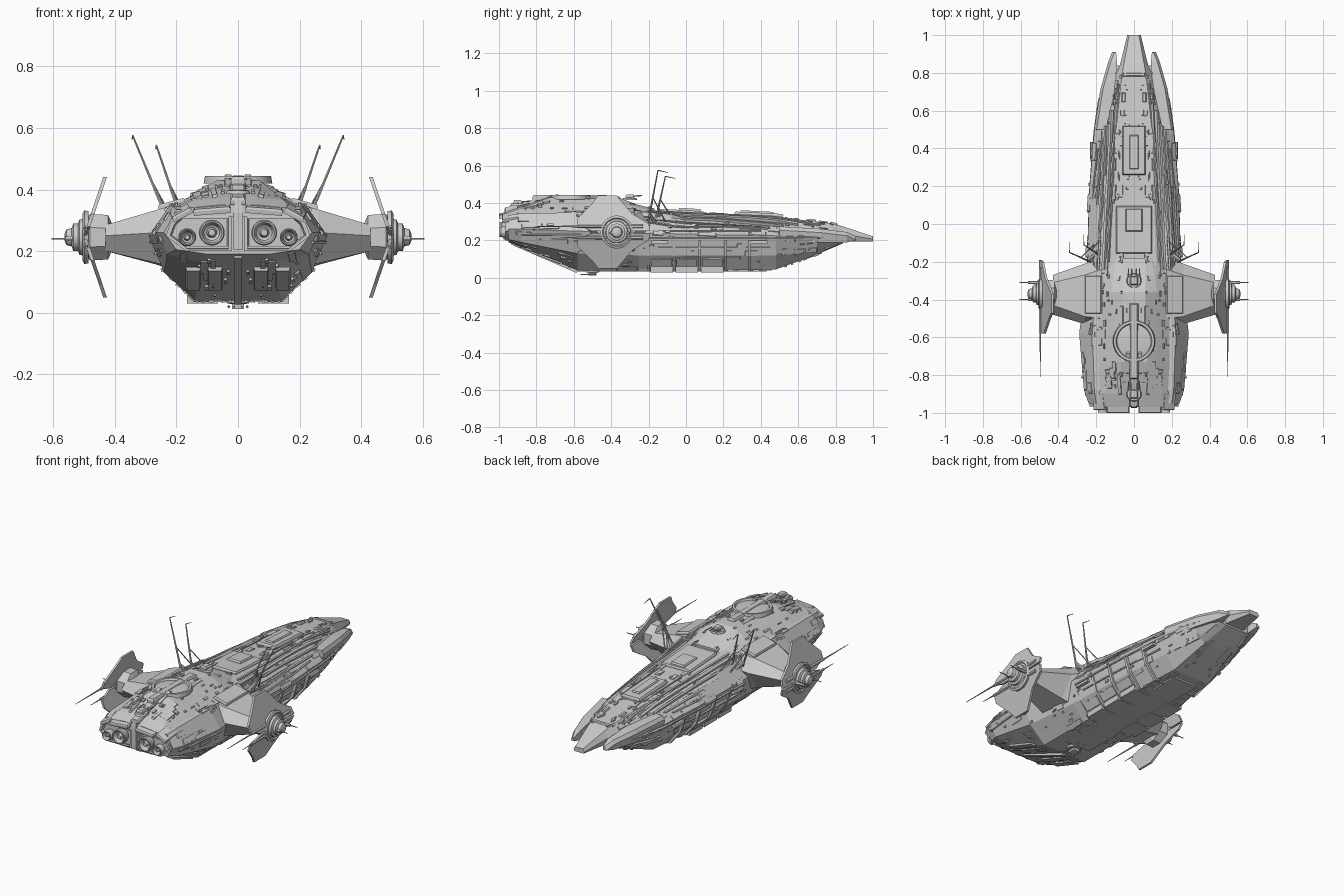
import bpy, bmesh, math, random
from mathutils import Vector as V, Matrix
from mathutils.bvhtree import BVHTree

if "Cube" in bpy.data.objects:
    bpy.data.objects.remove(bpy.data.objects["Cube"])
random.seed(4)


def finish(bm, name, mirror=False, smooth=False):
    bmesh.ops.recalc_face_normals(bm, faces=bm.faces)
    me = bpy.data.meshes.new(name)
    bm.to_mesh(me)
    bm.free()
    ob = bpy.data.objects.new(name, me)
    bpy.context.collection.objects.link(ob)
    if mirror:
        ob.modifiers.new("mirror", 'MIRROR').use_mirror_merge = False
    if smooth:
        bpy.ops.object.select_all(action='DESELECT')
        ob.select_set(True)
        bpy.context.view_layer.objects.active = ob
        bpy.ops.object.shade_smooth_by_angle(angle=math.radians(35))
    return ob


def add_loft(bm, rings):
    rows = [[bm.verts.new(p) for p in r] for r in rings]
    n = len(rows[0])
    for a, b in zip(rows, rows[1:]):
        for i in range(n):
            bm.faces.new((a[i], a[(i + 1) % n], b[(i + 1) % n], b[i]))
    bm.faces.new(rows[0])
    bm.faces.new(rows[-1])


def loft(name, rings, mirror=False, smooth=False):
    bm = bmesh.new()
    add_loft(bm, rings)
    return finish(bm, name, mirror, smooth)


def hull(name, sections):
    """Symmetric loft along y; each section is y followed by half-profile x, z pairs."""
    rings = []
    for y, *c in sections:
        half = [(c[i], y, c[i + 1]) for i in range(0, len(c), 2)]
        rings.append(half + [(-x, yy, z) for x, yy, z in reversed(half)])
    return loft(name, rings)


def turned(name, profile, origin, axis, seg=24, mirror=False, smooth=True):
    rot = V((0, 0, 1)).rotation_difference(V(axis)).to_matrix()
    rings = [[V(origin) + rot @ V((r * math.cos(a), r * math.sin(a), t))
              for a in [math.tau * (i + .5) / seg for i in range(seg)]] for r, t in profile]
    return loft(name, rings, mirror, smooth)


def rod(name, p, q, r0, r1, mirror=True, seg=6):
    d = V(q) - V(p)
    return turned(name, [(r0, 0), (r1, d.length)], p, d, seg, mirror, False)


def box(name, c, s, mirror=False, rx=0, ry=0, chamfer=.2):
    """Box whose top is chamfered inward."""
    rot = Matrix.Rotation(ry, 3, 'Y') @ Matrix.Rotation(rx, 3, 'X')
    k = chamfer * min(s)
    rings = [[V(c) + rot @ V((sx * (s[0] / 2 - i), sy * (s[1] / 2 - i), z * s[2]))
              for sx, sy in ((-1, -1), (1, -1), (1, 1), (-1, 1))]
             for i, z in ((0, -.5), (0, .2), (k, .5))]
    return loft(name, rings, mirror)


# Main hulls: faceted keel hull, upper spine with nose, stern superstructure
lower = hull("lower_hull", [
    (-.95, .10, .19, .20, .205, .24, .26, .20, .335),
    (-.88, .12, .165, .23, .19, .265, .26, .21, .345),
    (-.58, .14, .04, .24, .13, .29, .25, .22, .35),
    (-.25, .14, .04, .22, .12, .25, .24, .20, .34),
    (.20, .14, .04, .20, .12, .235, .23, .15, .305),
    (.48, .12, .045, .18, .12, .212, .225, .14, .285),
    (.70, .09, .125, .13, .15, .18, .215, .11, .255),
    (.84, .06, .185, .10, .19, .13, .205, .09, .225)])
spine = hull("upper_spine", [
    (-.30, .15, .25, .21, .32, .12, .365),
    (0, .15, .25, .20, .30, .11, .348),
    (.50, .12, .24, .155, .27, .095, .322),
    (.78, .07, .20, .10, .245, .065, .292),
    (.84, .06, .195, .075, .235, .055, .275),
    (1.0, .03, .195, .036, .207, .026, .222)])
tower = hull("stern_tower", [
    (-.97, .20, .31, .16, .34, .06, .35),
    (-.90, .20, .33, .15, .365, .06, .375),
    (-.73, .20, .34, .12, .395, .07, .43),
    (-.36, .20, .34, .12, .395, .06, .43),
    (-.27, .17, .34, .11, .38, .06, .395),
    (-.18, .14, .33, .09, .36, .06, .37)])

# Forward cheek prongs beside the nose
loft("cheek_prong", [[(a, y, lo), (b, y, lo), (b + .008, y, hi - .02), (b - .005, y, hi), (a, y, hi)]
     for y, a, b, lo, hi in ((.5, .12, .203, .2, .275), (.72, .1, .168, .19, .262),
                             (.86, .09, .128, .19, .245), (.91, .095, .108, .2, .222))], True)

# Surface sampling for details lying on the hulls
bm = bmesh.new()
for o in (lower, spine, tower):
    bm.from_mesh(o.data)
tree = BVHTree.FromBMesh(bm)
bm.free()


def rail(name, pts, direction, w, h):
    """Strip following the hull under projected points (x, y, z)."""
    rings = []
    for p in pts:
        hit, n, _, _ = tree.ray_cast(V(p), V(direction))
        if hit is None:
            continue
        n = V((n.x, 0, n.z)).normalized()
        b = V((-n.z, 0, n.x))
        rings.append([hit + b * w - n * .006, hit + b * w * .6 + n * h,
                      hit - b * w * .6 + n * h, hit - b * w - n * .006])
    loft(name, rings, True)


steps = [i / 14 for i in range(15)]
for xa, xb, ya, yb, w, h in ((.135, .09, -.2, .72, .007, .012), (.16, .115, -.24, .6, .012, .014),
                             (.19, .145, -.24, .52, .008, .014), (.213, .17, -.2, .45, .007, .01),
                             (.09, .075, -.15, .5, .004, .006)):
    rail("deck_rail", [(xa + (xb - xa) * t, ya + (yb - ya) * t, 1) for t in steps], (0, 0, -1), w, h)
for z, ya, yb in ((.21, -.2, .6), (.25, -.15, .4), (.16, -.15, .45), (.23, -.9, -.56)):
    rail("side_belt", [(1, ya + (yb - ya) * t, z) for t in steps], (-1, 0, 0), .006, .007)

# Armour plates and small fittings scattered over the skin
bm = bmesh.new()
for i in range(260):
    y = random.uniform(-.9, .8)
    if i % 2:
        o, d = V((random.uniform(.02, .24), y, 1)), V((0, 0, -1))
    elif i % 4:
        o, d = V((random.uniform(.02, .2), y, -1)), V((0, 0, 1))
    else:
        o, d = V((1, y, random.uniform(.07, .3))), V((-1, 0, 0))
    hit, n, _, _ = tree.ray_cast(o, d)
    if hit is None:
        continue
    t = (V((0, 1, 0)) - n * n.y).normalized()
    b = n.cross(t)
    big = random.random() < .3
    l, w, h = ((random.uniform(.025, .06), random.uniform(.008, .016), .004) if big else
               (random.uniform(.005, .018), random.uniform(.003, .007), .007))
    add_loft(bm, [[hit + t * l * sx * k + b * w * sy * k + n * z for sx, sy in
                   ((-1, -1), (1, -1), (1, 1), (-1, 1))] for k, z in ((1, -.004), (.9, h))])
finish(bm, "skin_plates", True)

# Deck structures
box("bow_deck_block", (0, .39, .335), (.12, .26, .026), rx=-.05)
box("bow_deck_spine", (0, .38, .348), (.05, .18, .018), rx=-.05)
box("mid_deck_block", (0, -.03, .352), (.19, .25, .022), rx=-.06)
box("mid_deck_cap", (0, .02, .36), (.09, .12, .022), rx=-.06)
box("bow_hatch", (.055, .67, .305), (.02, .05, .018), True, rx=-.1)
box("nose_collar", (0, .79, .285), (.12, .02, .02), rx=-.15)
turned("deck_ring", [(.112, 0), (.108, .024), (.095, .024), (.09, .014), (.06, .018), (.02, .02)],
       (0, -.62, .42), (0, 0, 1), 32)
box("tower_spine", (0, -.62, .428), (.045, .4, .03))
box("stern_spine", (0, -.87, .385), (.05, .2, .035), rx=.28)
for y in (-.78, -.82, -.86):
    box("stern_vent", (.125, y, .39 + (y + .78) * .25), (.06, .018, .012), True, rx=.2, ry=.3)

# Twin-barrel turrets on the deck, stern and belly
for y, z, s in ((-.3, .415, 1), (-.9, .385, 1), (-.5, .042, -1)):
    turned("turret_base", [(.04, 0), (.036, .012 * s), (.02, .014 * s)], (0, y, z), (0, 0, 1), 16)
    box("turret_body", (0, y, z + .02 * s), (.04, .045, .02))
    for x in (.012, .03):
        rod("turret_barrel", (x, y + .02, z + .022 * s), (x, y + .065 - .13 * (s < 0), z + .025 * s), .004, .003)

# Wings
loft("wing", [[(x, y, z) for y, z in ring] for x, ring in (
    (.17, ((-.17, .30), (-.24, .36), (-.50, .36), (-.56, .27), (-.50, .14), (-.26, .12))),
    (.26, ((-.21, .27), (-.27, .335), (-.49, .335), (-.53, .26), (-.47, .16), (-.29, .155))),
    (.43, ((-.27, .25), (-.31, .285), (-.43, .285), (-.48, .25), (-.43, .2), (-.31, .2))))], True)
box("wing_root_plate", (.215, -.375, .352), (.09, .2, .02), True, ry=.27)

# Wingtip pods: faceted housing plus turned hub
turned("pod_housing", [(.05, 0), (.078, .012), (.082, .07), (.06, .09)], (.41, -.37, .245), (1, 0, 0), 8, True, False)
turned("pod_hub", [(.085, 0), (.088, .014), (.076, .02), (.07, .014), (.06, .016), (.058, .03), (.045, .035),
                   (.045, .05), (.03, .055), (.026, .072), (.012, .078)], (.485, -.37, .245), (1, 0, 0), 24, True)

# Folded tip fins, upper and lower halves leaning inward
for s in (1, -1):
    outline = ((-.19, .005), (-.20, .045), (-.29, .10), (-.37, .195), (-.47, .195),
               (-.50, .155), (-.58, .075), (-.58, .035), (-.50, .005))
    loft("tip_fin", [[(.498 + dx - h * .34, y, .245 + s * h) for y, h in outline] for dx in (-.006, .006)], True)
    rod("fin_root_spar", (.495, -.23, .245 + s * .03), (.495, -.58, .245 + s * .03), .01, .008)
    rod("tail_spike", (.496, -.5, .245 + s * .03), (.496, -.74 - .07 * s, .245 + s * .03), .006, .0015)

for y in (-.31, -.40):
    rod("pod_rod", (.5, y, .24), (.605, y, .24), .005, .002)
    rod("pod_rod_sleeve", (.5, y, .24), (.56, y, .24), .01, .008)

# Leaning antenna masts with braces and tip crosspieces
for base, top in (((.232, -.2, .31), (.342, -.15, .575)), ((.19, -.16, .32), (.265, -.11, .543))):
    b, t = V(base), V(top)
    rod("mast", b, t, .006, .003)
    rod("mast_tip", t, t + V((.002, .055, -.012)), .003, .0015)
    rod("mast_brace", b + V((-.02, .09, -.01)), b.lerp(t, .45), .004, .003)
    rod("mast_foot", b + V((-.03, .04, -.02)), b + (t - b) * .12, .011, .008)

# Stern: split engine housings, slats and bells
loft("engine_housing", [[(x0 + (.115 - x0) * k, y, z + (.26 - z) * k) for x0, z in (
    (.02, .2), (.17, .2), (.235, .25), (.22, .29), (.17, .335), (.02, .345))]
    for y, k in ((-.86, 0), (-.965, 0), (-.965, .12), (-.94, .2))], True)
box("stern_brow", (.085, -.955, .338), (.12, .09, .02), True, rx=.2, ry=.08)
box("stern_cheek", (.185, -.94, .325), (.07, .09, .018), True, rx=.2, ry=.5)
for z, x0, x1 in ((.325, .03, .16), (.309, .03, .19), (.212, .03, .17)):
    box("stern_slat", ((x0 + x1) / 2, -.967, z), (x1 - x0, .014, .008), True)
for x, z, r in ((.085, .26, .042), (.165, .245, .029)):
    turned("engine_bell", [(r * .8, 0), (r, .02), (r, .035), (r * .88, .04), (r * .92, .05), (r * .8, .05),
                           (r * .6, .02), (r * .4, .015), (r * .25, .045)], (x, -.948, z), (0, -1, 0), 24, True)

# Central stern column and keel beam down the slanted underside
box("stern_column", (0, -.94, .29), (.032, .07, .17))
rod("keel_beam", (0, -.93, .19), (0, -.58, .038), .018, .018, False, 4)
for x in (.05, .12):
    loft("underside_panel", [[(x + dx, y, z + dz) for dx, dz in ((0, 0), (.05, 0), (.046, -.012), (.004, -.012))]
         for y, z in ((-.84, .148), (-.66, .082))], True)

# Belly cargo pods with cross straps, keel plate
for y in (-.13, .005, .14):
    box("belly_pod", (.115, y, .05), (.1, .12, .04), True)
    box("flank_panel", (.181, y, .085), (.05, .11, .016), True, ry=math.radians(-53))
for y in (-.2, -.063, .073, .21, .34):
    k = 1 if y < .3 else .955
    hull("belly_strap", [(yy, .145 * k, .034, .216 * k, .117, .242 * k, .2, .1, .2) for yy in (y - .008, y + .008)])
box("keel_plate", (0, -.02, .04), (.16, .9, .012))
box("side_bay", (.222, .39, .19), (.02, .09, .018), True)
box("side_bay_aft", (.24, -.14, .19), (.02, .09, .018), True)
